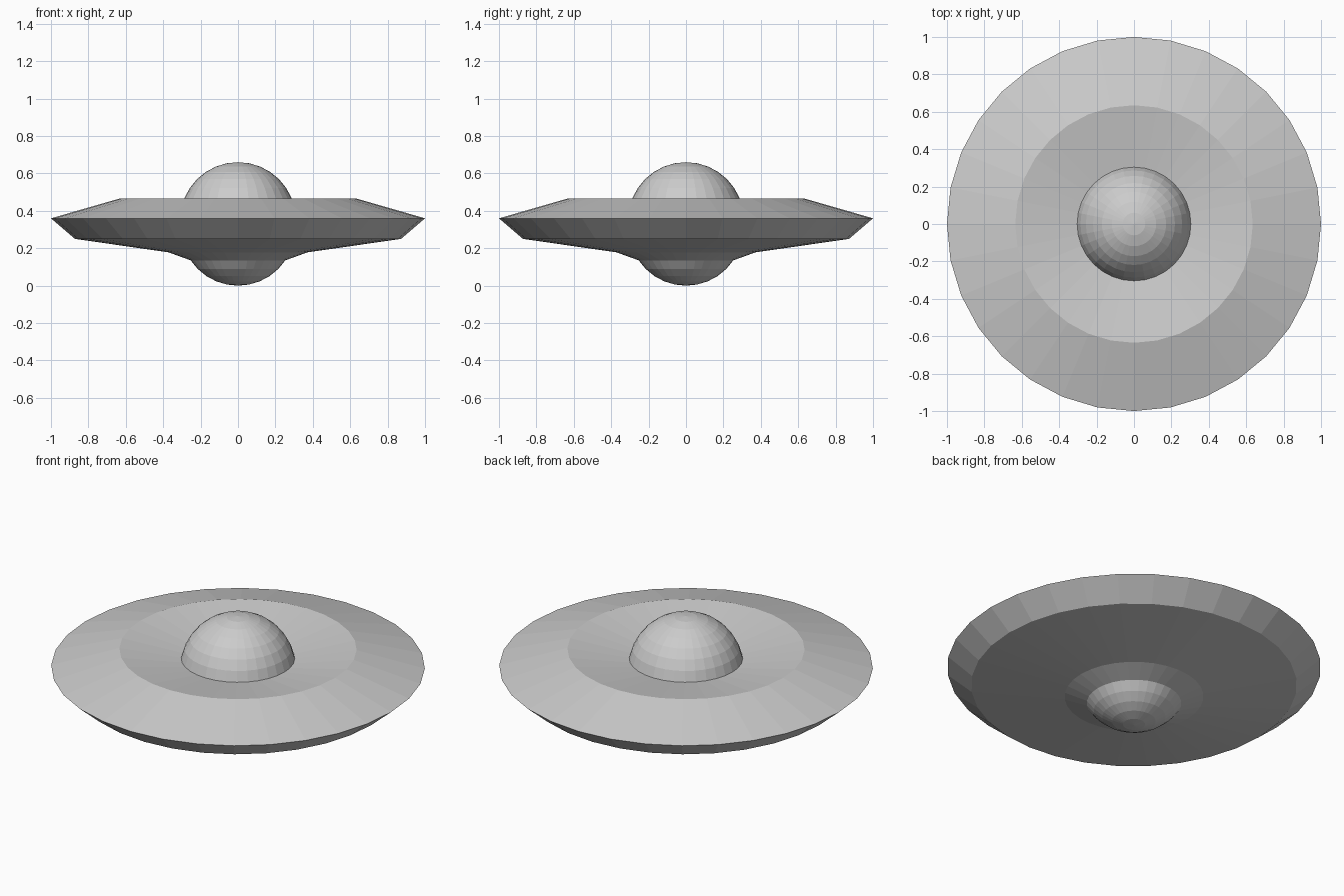
import bpy, bmesh, math

if "Cube" in bpy.data.objects:
    bpy.data.objects.remove(bpy.data.objects["Cube"])

SIDES = 32


def lathe(name, profile):
    """Revolve (radius, height) points around z with flat facets."""
    bm = bmesh.new()
    rings = []
    for r, z in profile:
        if r < 1e-4:
            rings.append([bm.verts.new((0, 0, z))] * SIDES)
        else:
            rings.append([bm.verts.new((r * math.cos(2 * math.pi * i / SIDES),
                                        r * math.sin(2 * math.pi * i / SIDES), z))
                          for i in range(SIDES)])
    for low, high in zip(rings, rings[1:]):
        for i in range(SIDES):
            j = (i + 1) % SIDES
            corners = list(dict.fromkeys((low[i], low[j], high[j], high[i])))
            bm.faces.new(corners)
    mesh = bpy.data.meshes.new(name)
    bm.to_mesh(mesh)
    bm.free()
    obj = bpy.data.objects.new(name, mesh)
    bpy.context.collection.objects.link(obj)
    return obj


def cap(radius, centre, first, last):
    """Sphere profile between two ring numbers, counted from the bottom pole of 16."""
    return [(radius * math.sin(math.pi * k / 16), centre - radius * math.cos(math.pi * k / 16))
            for k in range(first, last + 1)]


belly = cap(0.305, 0.305, 0, 5)
canopy = cap(0.31, 0.35, 9, 16)

# Saucer: sloped underside, sharp rim, raised edge and dished top
lathe("saucer_hull", [belly[-1], (0.372, 0.178), (0.872, 0.25),
                      (1.0, 0.36), (0.635, 0.465), canopy[0]])
# Domes above and below
lathe("canopy_dome", canopy)
lathe("belly_dome", belly)
